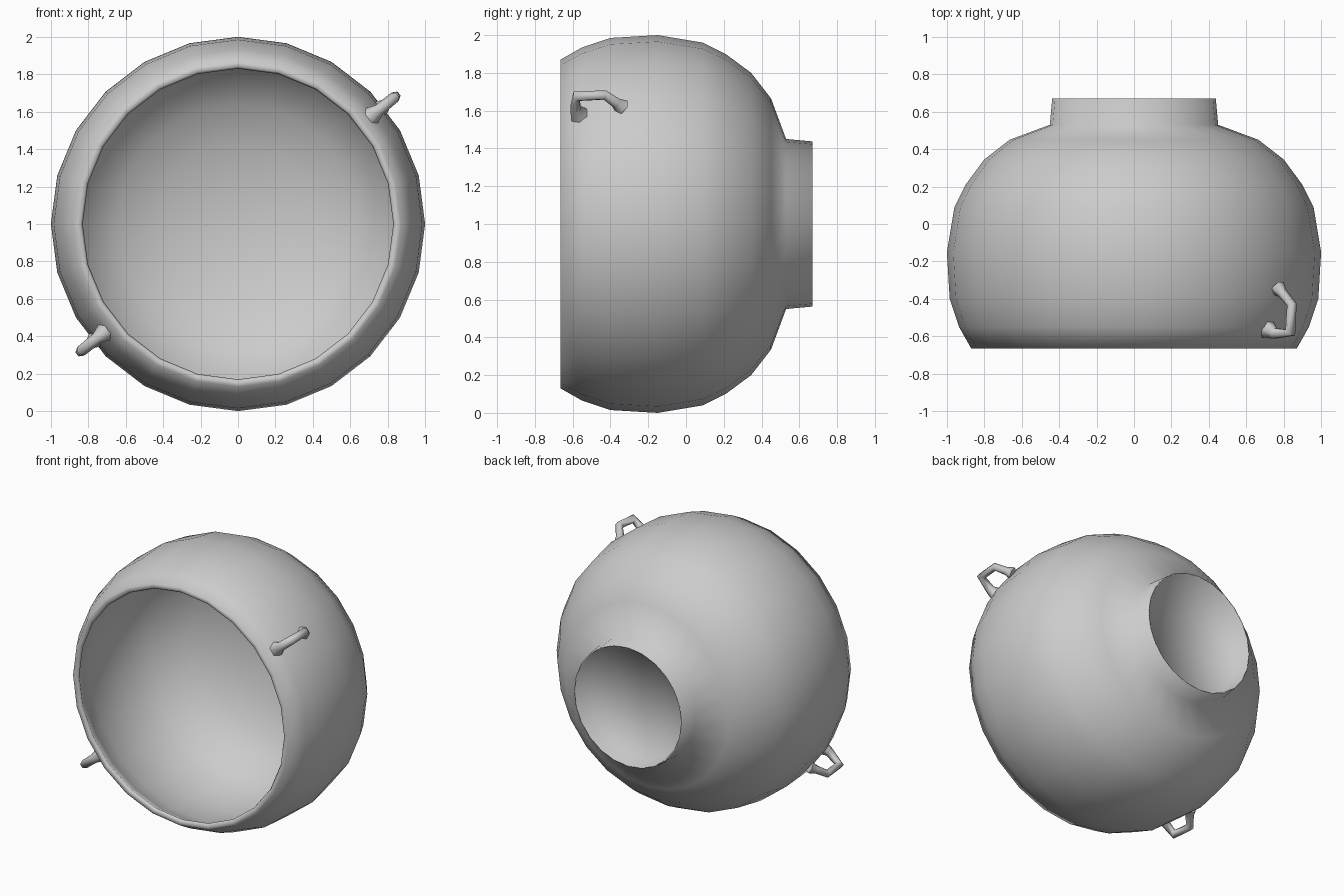
import bpy, bmesh, math
from mathutils import Vector

cube = bpy.data.objects.get("Cube")
if cube:
    bpy.data.objects.remove(cube, do_unlink=True)

SIDES = 24
CENTRE = Vector((0, 0, 1))

clay = bpy.data.materials.new("grey clay")
clay.use_nodes = True
colour = (0.6, 0.6, 0.6, 1)
clay.diffuse_color = colour
clay.node_tree.nodes["Principled BSDF"].inputs["Base Color"].default_value = colour


def finish(name, bm):
    bmesh.ops.recalc_face_normals(bm, faces=bm.faces)
    mesh = bpy.data.meshes.new(name)
    bm.to_mesh(mesh)
    bm.free()
    mesh.materials.append(clay)
    obj = bpy.data.objects.new(name, mesh)
    bpy.context.collection.objects.link(obj)
    bpy.ops.object.select_all(action='DESELECT')
    obj.select_set(True)
    bpy.context.view_layer.objects.active = obj
    bpy.ops.object.shade_smooth_by_angle(angle=math.radians(85))


def bridge(bm, a, b):
    n = len(a)
    for i in range(n):
        j = (i + 1) % n
        bm.faces.new((a[i], a[j], b[j], b[i]))


def lathe(name, profile):
    """Turn (radius, y) points about the front-to-back axis; radius 0 closes an end."""
    bm = bmesh.new()
    rings = []
    for r, y in profile:
        if r == 0:
            rings.append([bm.verts.new(CENTRE + Vector((0, y, 0)))])
            continue
        turns = [2 * math.pi * i / SIDES for i in range(SIDES)]
        rings.append([bm.verts.new(CENTRE + Vector((r * math.cos(t), y, r * math.sin(t))))
                      for t in turns])
    for a, b in zip(rings, rings[1:]):
        if len(a) > 1 and len(b) > 1:
            bridge(bm, a, b)
        else:
            tip, ring = (a[0], b) if len(a) == 1 else (b[0], a)
            for i in range(SIDES):
                bm.faces.new((tip, ring[i], ring[(i + 1) % SIDES]))
    finish(name, bm)


# Thin bowl: rounded inside, lip, outside, then the foot ring and its shallow hollow
inside = [(0, 0.56), (0.22, 0.545), (0.435, 0.5), (0.645, 0.42), (0.775, 0.32), (0.87, 0.19),
          (0.927, 0.077), (0.965, -0.15), (0.945, -0.395), (0.895, -0.54), (0.83, -0.65)]
outside = [(0.84, -0.665), (0.87, -0.665), (0.935, -0.55), (0.985, -0.4), (1.0, -0.15),
           (0.96, 0.09), (0.9, 0.21), (0.8, 0.345), (0.665, 0.45), (0.45, 0.53)]
foot = [(0.437, 0.67), (0.43, 0.67), (0.405, 0.565), (0, 0.585)]
lathe("bowl", inside + outside + foot)


def lug(name, turn):
    """Small angular loop with flared roots, standing out from the bowl near its lip."""
    out = Vector((math.cos(turn), 0, math.sin(turn)))
    side = Vector((-math.sin(turn), 0, math.cos(turn)))
    path = [(0.91, -0.56, 0.055), (0.97, -0.585, 0.032), (1.075, -0.58, 0.03),
            (1.085, -0.43, 0.027), (1.02, -0.37, 0.028), (0.985, -0.34, 0.045)]
    points = [CENTRE + out * r + Vector((0, y, 0)) for r, y, _ in path]
    bm = bmesh.new()
    rings = []
    for i, p in enumerate(points):
        along = (points[min(i + 1, len(points) - 1)] - points[max(i - 1, 0)]).normalized()
        across = along.cross(side)
        size = path[i][2]
        rings.append([bm.verts.new(p + size * (math.cos(k * math.pi / 3) * side
                                               + math.sin(k * math.pi / 3) * across))
                      for k in range(6)])
    for a, b in zip(rings, rings[1:]):
        bridge(bm, a, b)
    bm.faces.new(rings[0])
    bm.faces.new(rings[-1])
    finish(name, bm)


# Two lugs on opposite sides
for name, degrees in (("left_lug", 39), ("right_lug", 219)):
    lug(name, math.radians(degrees))
